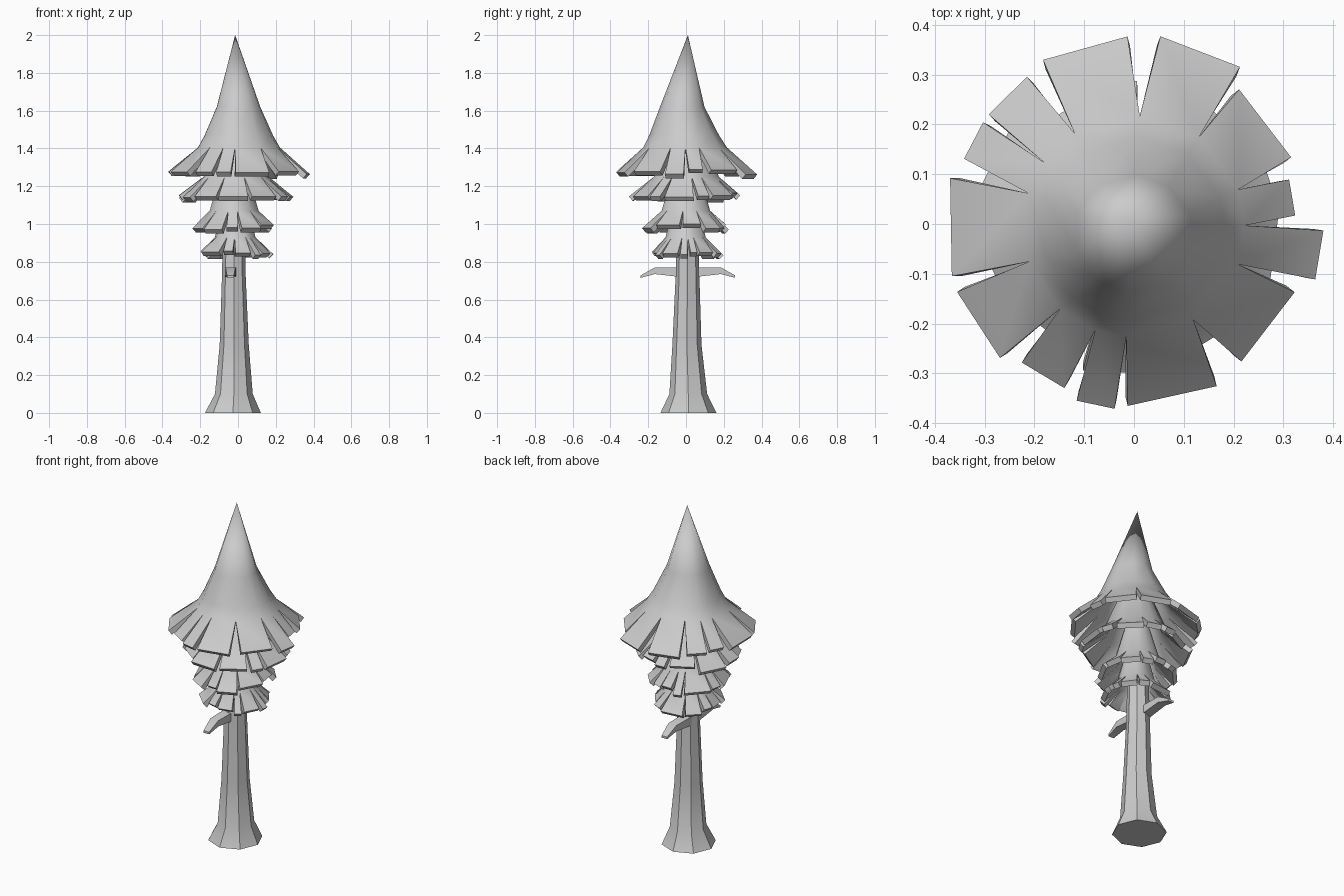
import bpy, bmesh, math, random
from math import sin, cos, radians
from mathutils import Vector

random.seed(4)
cube = bpy.data.objects.get("Cube")
if cube:
    bpy.data.objects.remove(cube, do_unlink=True)

grey = bpy.data.materials.new("plain grey")
grey.use_nodes = True
grey.diffuse_color = (0.6, 0.6, 0.6, 1)
grey.node_tree.nodes["Principled BSDF"].inputs["Base Color"].default_value = (0.6, 0.6, 0.6, 1)


def finish(name, bm, thickness=0):
    bmesh.ops.recalc_face_normals(bm, faces=bm.faces)
    mesh = bpy.data.meshes.new(name)
    bm.to_mesh(mesh)
    bm.free()
    mesh.materials.append(grey)
    obj = bpy.data.objects.new(name, mesh)
    bpy.context.collection.objects.link(obj)
    bpy.ops.object.select_all(action="DESELECT")
    obj.select_set(True)
    bpy.context.view_layer.objects.active = obj
    if thickness:
        solid = obj.modifiers.new("thickness", "SOLIDIFY")
        solid.thickness = thickness
        solid.offset = -1
        bpy.ops.object.modifier_apply(modifier=solid.name)
    bpy.ops.object.shade_smooth_by_angle(angle=radians(40))
    return obj


def ring(bm, angles, x, y, z, r):
    return [bm.verts.new((x + r * cos(a), y + r * sin(a), z)) for a in angles]


def bridge(bm, low, high):
    n = len(low)
    for i in range(n):
        j = (i + 1) % n
        bm.faces.new((low[i], low[j], high[j], high[i]))


# Trunk: flared octagonal column, rows are x, y, z, radius
bm = bmesh.new()
octagon = [radians(45 * i) for i in range(8)]
rows = [(-0.027, 0.013, 0, 0.148), (-0.022, 0.012, 0.1, 0.1), (-0.02, 0.005, 0.36, 0.077),
        (-0.022, 0.008, 0.72, 0.063), (-0.02, 0.005, 1.4, 0.05)]
rings = [ring(bm, octagon, *row) for row in rows]
for low, high in zip(rings, rings[1:]):
    bridge(bm, low, high)
bm.faces.new(rings[0])
bm.faces.new(rings[-1])
finish("trunk", bm)


# Foliage: a cone skirt whose lower edge is slit into slanted tabs
def skirt(name, tabs, body, root, rim, apex=None):
    """tabs: (start, end, length); body rows run from the top down."""
    bm = bmesh.new()
    n = len(tabs)
    notches = []
    for i in range(n):
        before = tabs[i - 1][1] - (360 if i == 0 else 0)
        notches.append(radians((before + tabs[i][0]) / 2))
    rings = [ring(bm, notches, *row) for row in body + [root]]
    for high, low in zip(rings, rings[1:]):
        bridge(bm, low, high)
    if apex:
        tip = bm.verts.new(apex)
        for i in range(n):
            bm.faces.new((rings[0][i], rings[0][(i + 1) % n], tip))
    x, y, z, r = rim
    for i, (start, end, length) in enumerate(tabs):
        reach = r * length
        drop = z + 0.5 * (r - reach) + random.uniform(-0.012, 0.012)
        a, b = ring(bm, (radians(start), radians(end)), x, y, drop, reach)
        bm.faces.new((rings[-1][i], a, b, rings[-1][(i + 1) % n]))
    return finish(name, bm, 0.03)


def random_tabs(count, turn):
    widths = [random.choice((0.6, 0.8, 1.2, 1.6)) for _ in range(count)]
    tabs, angle = [], turn
    for w in widths:
        step = 360 * w / sum(widths)
        tabs.append((angle + 2.5, angle + step - 2.5, random.uniform(0.9, 1.06)))
        angle += step
    return tabs


crown_tabs = [(-17, -2, 1.01), (3, 16, 0.86), (23, 52, 0.91), (56, 82, 1.01), (92, 119, 1),
              (126, 143, 0.97), (146, 159, 0.97), (166, 196, 1.01), (201, 225, 1.01),
              (231, 247, 0.95), (252, 264, 0.99), (268, 297, 0.97), (308, 337, 0.93)]
skirt("crown_foliage", crown_tabs,
      [(0, -0.02, 1.62, 0.118), (0, -0.01, 1.47, 0.185)],
      (0, -0.005, 1.405, 0.222), (0, 0, 1.272, 0.377), apex=(-0.015, 0.01, 2))
skirt("upper_foliage", random_tabs(13, 10), [(-0.01, 0, 1.46, 0.09)],
      (-0.01, 0, 1.25, 0.175), (-0.01, 0, 1.15, 0.295))
skirt("middle_foliage", random_tabs(12, 25), [(-0.02, 0, 1.26, 0.075)],
      (-0.02, 0, 1.07, 0.13), (-0.02, 0, 0.98, 0.225))
skirt("lower_foliage", random_tabs(13, 5), [(-0.015, 0, 1.08, 0.07)],
      (-0.015, 0, 0.93, 0.108), (-0.015, 0, 0.845, 0.192))


# Bare branches: tapered drooping stubs, front and back
def branch(name, side, length):
    bm = bmesh.new()
    sections = [(0, 0.715, 0.77, 0.03), (0.7, 0.735, 0.77, 0.026), (1, 0.715, 0.728, 0.018)]
    rings = []
    for t, low, high, half in sections:
        y = 0.01 + side * length * t
        rings.append([bm.verts.new((-0.04 + sx * half, y, z))
                      for sx, z in ((-1, low), (1, low), (1, high), (-1, high))])
    for a, b in zip(rings, rings[1:]):
        bridge(bm, a, b)
    bm.faces.new(rings[0])
    bm.faces.new(rings[-1])
    finish(name, bm)


branch("front_branch", -1, 0.25)
branch("back_branch", 1, 0.25)
